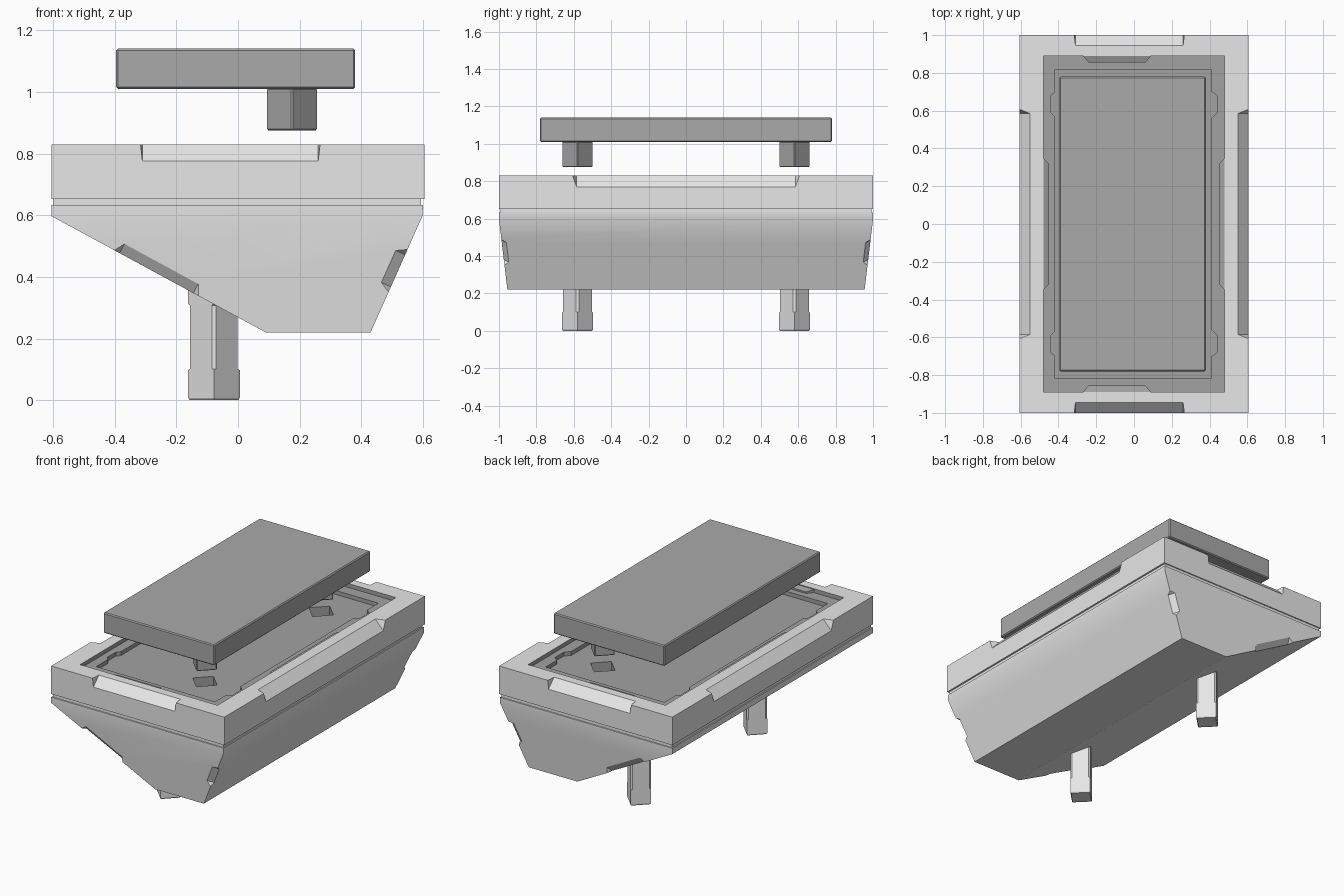
import bpy, bmesh, math
from mathutils import Vector as V

cube = bpy.data.objects.get("Cube")
if cube:
    bpy.data.objects.remove(cube, do_unlink=True)


def material(name, value):
    m = bpy.data.materials.new(name)
    m.use_nodes = True
    col = (value, value, value, 1)
    m.diffuse_color = col
    m.node_tree.nodes["Principled BSDF"].inputs["Base Color"].default_value = col
    return m


LIGHT = material("light grey", 0.8)
DARK = material("dark grey", 0.4)
RECESS = material("recess grey", 0.36)


def hull(name, points, *mats):
    """Convex solid around a few corner points."""
    bm = bmesh.new()
    for p in points:
        bm.verts.new(p)
    bmesh.ops.convex_hull(bm, input=bm.verts)
    bmesh.ops.dissolve_limit(bm, angle_limit=math.radians(0.5),
                             verts=bm.verts, edges=bm.edges)
    bmesh.ops.recalc_face_normals(bm, faces=bm.faces)
    me = bpy.data.meshes.new(name)
    bm.to_mesh(me)
    bm.free()
    ob = bpy.data.objects.new(name, me)
    bpy.context.collection.objects.link(ob)
    for m in mats:
        me.materials.append(m)
    return ob


def rect(x0, x1, y, z):
    return [(x, s * y, z) for x in (x0, x1) for s in (-1, 1)]


def box(name, x0, x1, y, z0, z1, *mats):
    return hull(name, rect(x0, x1, y, z0) + rect(x0, x1, y, z1), *mats)


def diamond(x, y, z, r):
    return [(x + r, y, z), (x - r, y, z), (x, y + r, z), (x, y - r, z)]


def activate(ob):
    bpy.ops.object.select_all(action='DESELECT')
    ob.select_set(True)
    bpy.context.view_layer.objects.active = ob


def cut(ob, cutters):
    activate(ob)
    for c in cutters:
        mod = ob.modifiers.new("cut", 'BOOLEAN')
        mod.operation = 'DIFFERENCE'
        mod.solver = 'EXACT'
        mod.object = c
        bpy.ops.object.modifier_apply(modifier=mod.name)
        bpy.data.objects.remove(c, do_unlink=True)


def notch(p0, p1, a, b, inset, k=0.3):
    """Chamfer cutter along edge p0-p1; a and b lead inward along its faces."""
    p0, p1, a, b = V(p0), V(p1), V(a), V(b)
    d = (p1 - p0).normalized() * inset
    pts = []
    for p, q in ((p0, p0 + d), (p1, p1 - d)):
        pts += [p - (a + b) * k, q + a + (a - b) * k, q + b + (b - a) * k]
    return hull("notch_cutter", pts)


def bevel(ob, width):
    mod = ob.modifiers.new("bevel", 'BEVEL')
    mod.width = width
    mod.segments = 1


TOP, LEDGE, FLOOR = 0.83, 0.805, 0.78

# Upper rim: stepped recess, post sockets, clip pockets and edge notches
rim = box("upper_rim", -0.605, 0.605, 1, 0.653, TOP, LIGHT, RECESS)
cutters = [box("opening", -0.48, 0.48, 0.89, LEDGE, 0.9),
           box("seat", -0.42, 0.41, 0.815, FLOOR, 0.9)]
for s in (-1, 1):
    cutters.append(notch((s * 0.605, -0.62, TOP), (s * 0.605, 0.62, TOP),
                         (-s * 0.055, 0, 0), (0, 0, -0.06), 0.035))
    cutters.append(notch((-0.32, s, TOP), (0.27, s, TOP),
                         (0, -s * 0.055, 0), (0, 0, -0.055), 0.01))
    cutters.append(hull("socket", diamond(0.175, s * 0.58, 0.7, 0.085)
                        + diamond(0.175, s * 0.58, 0.9, 0.085)))
    for side in (-1, 1):
        pts = [(side * x, s * y, z) for z in (FLOOR, 0.9)
               for x, y in ((0.4, 0.55), (0.4, 0.71), (0.44, 0.59), (0.44, 0.68))]
        cutters.append(hull("clip_pocket", pts))
cut(rim, cutters)
for f in rim.data.polygons:
    c = f.center
    if 0.66 < c.z < TOP - 0.001 and abs(c.x) < 0.485 and abs(c.y) < 0.895:
        f.material_index = 1

# Sloped guides along the walls of the recess
for s, side in ((-1, "front"), (1, "back")):
    pts = [(-0.27, s * 0.89, LEDGE), (0.09, s * 0.89, LEDGE)]
    pts += [(x, s * 0.89, TOP - 0.005) for x in (-0.27, 0.09)]
    pts += [(x, s * 0.855, z) for x in (-0.24, 0.06) for z in (LEDGE, LEDGE + 0.01)]
    hull(side + "_guide", pts, RECESS)
for s, side in ((-1, "right"), (1, "left")):
    pts = [(s * 0.48, y, z) for y in (-0.35, 0.35) for z in (LEDGE, TOP - 0.005)]
    pts += [(s * 0.45, y, z) for y in (-0.32, 0.32) for z in (LEDGE, LEDGE + 0.01)]
    hull(side + "_guide", pts, RECESS)

# Groove between rim and hull
box("groove_band", -0.598, 0.594, 0.993, 0.63, 0.655, LIGHT)

# Asymmetric tapered hull with notched corner edges
lower = hull("lower_hull", rect(-0.605, 0.6, 1, 0.633) + rect(-0.605, 0.598, 1, 0.597)
             + rect(0.09, 0.43, 0.955, 0.22), LIGHT)
cutters = []
for s in (-1, 1):
    for top, bottom, t0, t1, a in (
            (V((-0.605, s, 0.597)), V((0.09, s * 0.955, 0.22)), 0.28, 0.7, (0.014, 0, 0.026)),
            (V((0.598, s, 0.597)), V((0.43, s * 0.955, 0.22)), 0.26, 0.68, (-0.029, 0, 0.013))):
        cutters.append(notch(top.lerp(bottom, t0), top.lerp(bottom, t1),
                             a, (0, -s * 0.025, 0), 0.03))
cut(lower, cutters)
activate(lower)
bpy.ops.object.shade_smooth_by_angle(angle=math.radians(26))

# Lid
lid = box("lid", -0.395, 0.38, 0.78, 1.01, 1.14, DARK)
bevel(lid, 0.006)

# Diamond feet below and matching pegs under the lid
R = 0.084
for s, end in ((-1, "front"), (1, "back")):
    x, y = -0.078, s * 0.58
    foot = hull(end + "_foot", diamond(x, y, 0, R * 0.93) + diamond(x, y, 0.008, R)
                + diamond(x, y, 0.37, R), LIGHT)
    cutters = []
    for i in range(4):
        ang = i * math.pi / 2
        out = V((math.cos(ang), math.sin(ang), 0))
        across = V((-out.y, out.x, 0))
        p = V((x, y, 0)) + out * R
        cutters.append(notch(p + V((0, 0, 0.095)), p + V((0, 0, 0.315)),
                             (across - out) * 0.007, (-across - out) * 0.007, 0.007))
    cut(foot, cutters)
    peg = hull(end + "_lid_peg", diamond(0.175, y, 0.875, R)
               + diamond(0.175, y, 1.012, R), DARK)
    bevel(peg, 0.005)
